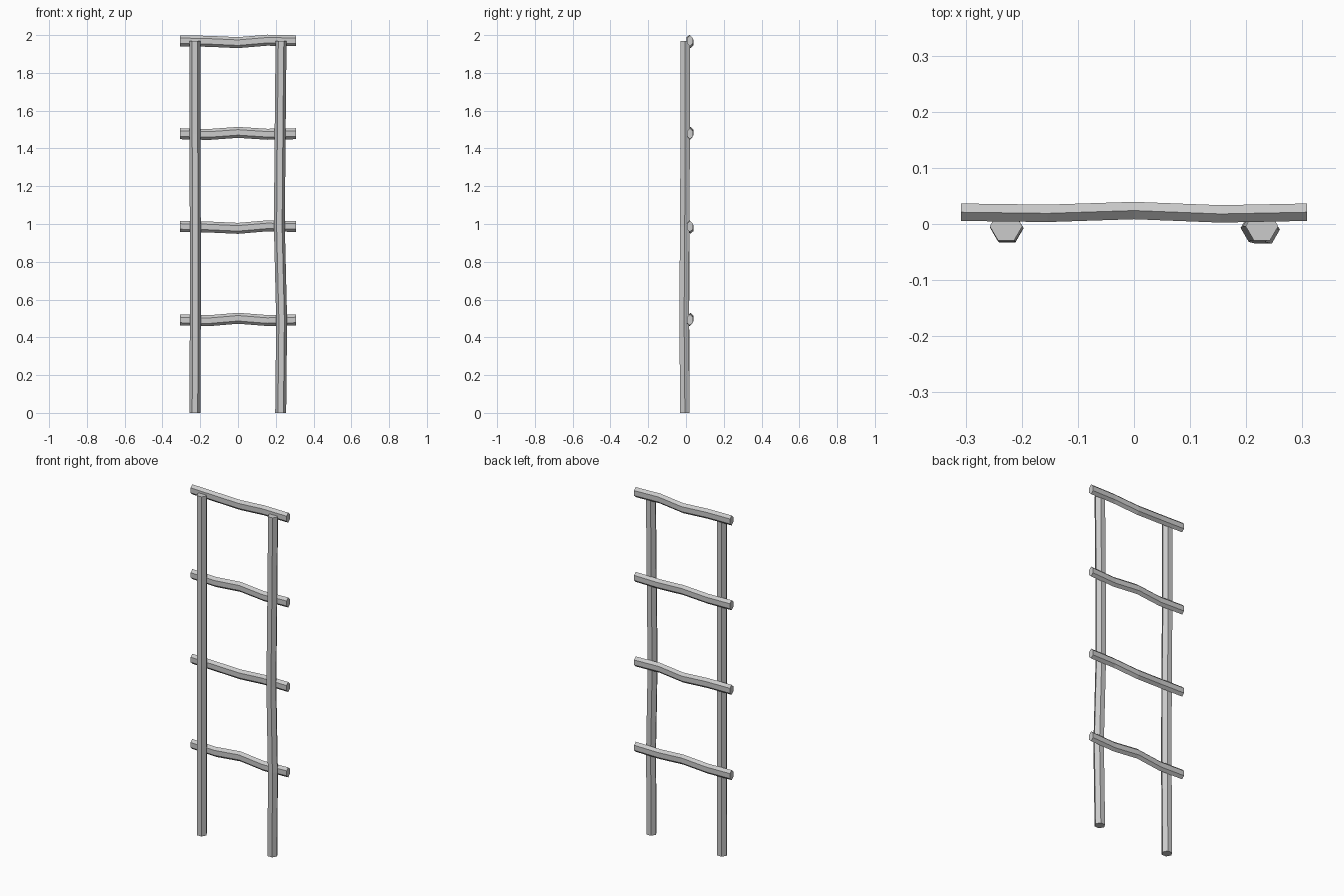
import bpy, bmesh
from math import cos, sin, pi
from mathutils import Vector

if "Cube" in bpy.data.objects:
    bpy.data.objects.remove(bpy.data.objects["Cube"])


def pole(name, path, point_dir, flat_dir, point_r, flat_r):
    """Six-sided branch swept along a path, with corners on point_dir."""
    u, v = Vector(point_dir), Vector(flat_dir)
    bm = bmesh.new()
    rings = []
    for p in path:
        ring = []
        for i in range(6):
            a = i * pi / 3
            off = u * point_r * cos(a) + v * flat_r * sin(a) / sin(pi / 3)
            ring.append(bm.verts.new(Vector(p) + off))
        rings.append(ring)
    for a, b in zip(rings, rings[1:]):
        for i in range(6):
            j = (i + 1) % 6
            bm.faces.new((a[i], a[j], b[j], b[i]))
    bm.faces.new(rings[0])
    bm.faces.new(rings[-1])
    bmesh.ops.recalc_face_normals(bm, faces=bm.faces)
    me = bpy.data.meshes.new(name)
    bm.to_mesh(me)
    bm.free()
    ob = bpy.data.objects.new(name, me)
    bpy.context.collection.objects.link(ob)
    return ob


# Upright rails, slightly crooked: (x, y) at five even heights
rails = {
    "left_rail": [(-.228, -.006), (-.226, -.008), (-.226, -.007), (-.228, -.004), (-.228, -.004)],
    "right_rail": [(.226, -.006), (.231, -.010), (.219, -.007), (.223, -.004), (.228, -.004)],
}
for name, pts in rails.items():
    path = [(x, y, 1.97 * i / 4) for i, (x, y) in enumerate(pts)]
    pole(name, path, (1, 0, 0), (0, 1, 0), .029, .025)

# Rungs on the back, alternately bowing up and down in the middle
xs = (-.308, -.154, 0, .154, .308)
ys = (.021, .019, .024, .018, .021)
for n, z in enumerate((.492, .987, 1.478, 1.970)):
    dz = (0, -.004, .009, -.003, 0) if n % 2 == 0 else (0, -.003, -.010, .003, 0)
    if n == 2:
        dz = (0, -.004, .007, -.003, 0)
    path = [(x, y, z + d) for x, y, d in zip(xs, ys, dz)]
    pole(f"rung_{n + 1}", path, (0, 0, 1), (0, 1, 0), .029, .0155)
